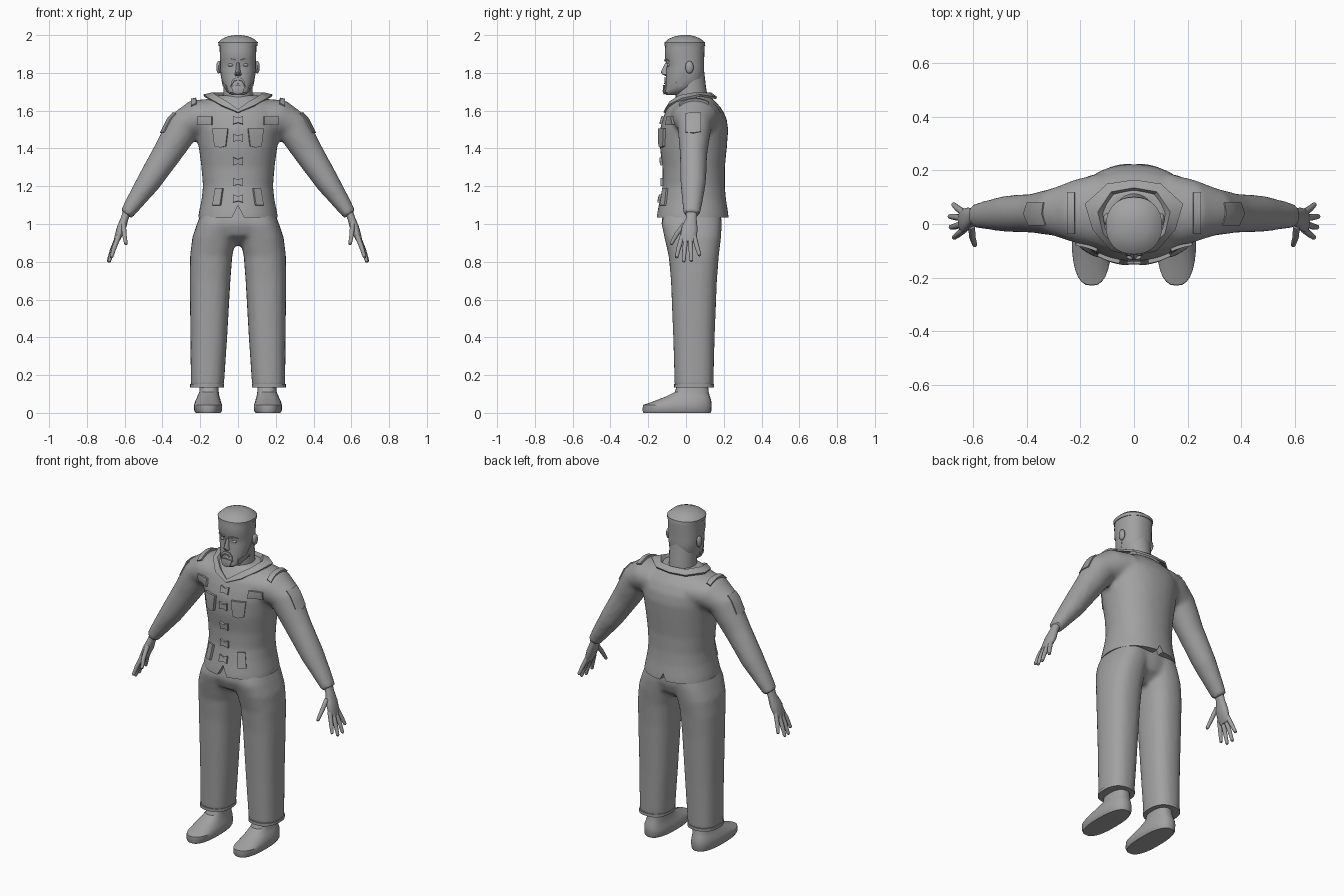
import bpy, bmesh, math
from mathutils import Vector, Matrix
from mathutils.bvhtree import BVHTree

cube = bpy.data.objects.get("Cube")
if cube:
    bpy.data.objects.remove(cube, do_unlink=True)

grey = bpy.data.materials.new("plain grey")
grey.use_nodes = True
grey.diffuse_color = (0.36, 0.36, 0.36, 1)
grey.node_tree.nodes["Principled BSDF"].inputs["Base Color"].default_value = grey.diffuse_color
parts = []


# ---------- helpers ----------
def layer(z, x0, x1, y0, y1):
    """Horizontal ring given by its extents."""
    return (Vector(((x0 + x1) / 2, (y0 + y1) / 2, z)),
            Vector(((x1 - x0) / 2, 0, 0)), Vector((0, (y1 - y0) / 2, 0)))


def tube(points, side=1):
    """Rings along a path of (x, y, z, half width in y, half width across)."""
    path = [Vector((p[0] * side, p[1], p[2])) for p in points]
    rings = []
    for i, p in enumerate(points):
        along = path[min(i + 1, len(path) - 1)] - path[max(i - 1, 0)]
        across = along.cross(Vector((0, 1, 0))).normalized()
        wide = across.cross(along).normalized()
        rings.append((path[i], wide * p[3], across * p[4]))
    return rings


def loft(bm, rings, n=24, power=2.0):
    loops = []
    for c, u, v in rings:
        loop = []
        for k in range(n):
            t = math.tau * k / n
            a, b = math.cos(t), math.sin(t)
            a = math.copysign(abs(a) ** (2 / power), a)
            b = math.copysign(abs(b) ** (2 / power), b)
            loop.append(bm.verts.new(c + u * a + v * b))
        loops.append(loop)
    for low, high in zip(loops, loops[1:]):
        for k in range(n):
            j = (k + 1) % n
            bm.faces.new((low[k], low[j], high[j], high[k]))
    bm.faces.new(loops[0])
    bm.faces.new(loops[-1])


def ball(bm, centre, size):
    bmesh.ops.create_uvsphere(bm, u_segments=16, v_segments=10, radius=1,
                              matrix=Matrix.Translation(centre) @ Matrix.Diagonal((*size, 1)))


def make(name, bm, closed=True):
    if closed:
        bmesh.ops.recalc_face_normals(bm, faces=bm.faces)
    mesh = bpy.data.meshes.new(name)
    bm.to_mesh(mesh)
    bm.free()
    obj = bpy.data.objects.new(name, mesh)
    bpy.context.collection.objects.link(obj)
    return obj


def modify(obj, kind, **settings):
    mod = obj.modifiers.new(kind.title(), kind)
    for key, value in settings.items():
        setattr(mod, key, value)


def finish(obj):
    """Bake the modifiers and give the part its material."""
    graph = bpy.context.evaluated_depsgraph_get()
    mesh = bpy.data.meshes.new_from_object(obj.evaluated_get(graph))
    obj.modifiers.clear()
    obj.data = mesh
    mesh.materials.clear()
    mesh.materials.append(grey)
    parts.append(obj)
    return obj


def solid(name, rings, n=24, power=2.0, mirror=False):
    bm = bmesh.new()
    loft(bm, rings, n, power)
    obj = make(name, bm)
    if mirror:
        modify(obj, "MIRROR", use_mirror_merge=False)
    return finish(obj)


def strip(name, rows, thick, outward, mirror=True, merge=False):
    """Sheet through rows of points, thickened inward."""
    bm = bmesh.new()
    grid = [[bm.verts.new(p) for p in row] for row in rows]
    for a, b in zip(grid, grid[1:]):
        for k in range(len(a) - 1):
            bm.faces.new((a[k], a[k + 1], b[k + 1], b[k]))
    bm.normal_update()
    if sum((f.normal.dot(outward) for f in bm.faces)) < 0:
        bmesh.ops.reverse_faces(bm, faces=bm.faces)
    obj = make(name, bm, closed=False)
    if mirror:
        modify(obj, "MIRROR", use_mirror_merge=merge)
    modify(obj, "SOLIDIFY", thickness=thick, offset=-1)
    return finish(obj)


def surface(obj):
    return BVHTree.FromObject(obj, bpy.context.evaluated_depsgraph_get())


def patch(name, tree, top, bottom, direction, steps=3, lift=0.012, mirror=True):
    """Raised plate projected on a surface, between two edges."""
    ray = Vector(direction).normalized()
    rows = []
    for i in range(steps + 1):
        row = []
        for a, b in zip(top, bottom):
            p = Vector(a).lerp(Vector(b), i / steps)
            hit = tree.ray_cast(p - ray, ray)[0] or tree.find_nearest(p)[0]
            row.append(hit - ray * lift)
        rows.append(row)
    return strip(name, rows, lift * 2, -ray, mirror)


def front(points):
    return [(x, -0.3, z) for x, z in points]


# ---------- jacket: torso and sleeves fused, hem and vents cut ----------
bm = bmesh.new()
torso = [(0.98, .215, -.16, .23), (1.05, .21, -.155, .225), (1.13, .193, -.138, .212),
         (1.2, .186, -.124, .206), (1.3, .194, -.124, .206), (1.4, .207, -.138, .216),
         (1.5, .222, -.138, .224), (1.56, .232, -.122, .215), (1.61, .222, -.104, .19),
         (1.65, .175, -.075, .155), (1.68, .11, -.05, .12)]
loft(bm, [layer(z, -w, w, f, b) for z, w, f, b in torso], 32, 2.2)
sleeve = [(.12, .05, 1.575, .14, .09), (.22, .047, 1.56, .118, .1), (.29, .045, 1.515, .09, .092),
          (.375, .04, 1.375, .073, .078), (.475, .038, 1.22, .068, .064), (.555, .033, 1.105, .053, .046),
          (.592, .03, 1.05, .045, .036)]
for side in (1, -1):
    loft(bm, tube(sleeve, side), 24)
jacket = make("jacket", bm)
modify(jacket, "REMESH", mode="VOXEL", voxel_size=0.012, use_smooth_shade=True)
modify(jacket, "SMOOTH", factor=0.5, iterations=8)
cutters = []
for name, y, depth, notch in (("front_vent_cutter", -.4, .43, .062), ("back_vent_cutter", .03, .4, .04)):
    bm = bmesh.new()
    hem = 1.035
    outline = [(-.4, .8), (.4, .8), (.4, hem), (notch / 2, hem), (0, hem + notch), (-notch / 2, hem), (-.4, hem)]
    face = bm.faces.new([bm.verts.new((x, y, z)) for x, z in outline])
    grown = bmesh.ops.extrude_face_region(bm, geom=[face])["geom"]
    bmesh.ops.translate(bm, vec=(0, depth, 0), verts=[v for v in grown if isinstance(v, bmesh.types.BMVert)])
    cutter = make(name, bm)
    cutter.hide_render = True
    modify(jacket, "BOOLEAN", operation="DIFFERENCE", object=cutter, solver="EXACT")
    cutters.append(cutter)
finish(jacket)
for cutter in cutters:
    bpy.data.objects.remove(cutter, do_unlink=True)

# ---------- trousers: two legs and pelvis fused ----------
bm = bmesh.new()
leg = [(.135, .075, .25, -.06, .145), (.4, .057, .252, -.068, .152), (.7, .04, .256, -.08, .164),
       (.83, .03, .254, -.092, .174), (.93, .01, .242, -.115, .186), (1.0, -.01, .218, -.13, .19),
       (1.12, -.02, .17, -.105, .18)]
for side in (1, -1):
    loft(bm, [layer(z, side * a, side * b, f, r) for z, a, b, f, r in leg], 24, 2.4)
pelvis = [(.885, .05, -.02, .1), (.94, .16, -.11, .17), (1.0, .2, -.132, .19), (1.12, .165, -.11, .18)]
loft(bm, [layer(z, -w, w, f, b) for z, w, f, b in pelvis], 24, 2.2)
trousers = make("trousers", bm)
modify(trousers, "REMESH", mode="VOXEL", voxel_size=0.012, use_smooth_shade=True)
modify(trousers, "SMOOTH", factor=0.5, iterations=6)
finish(trousers)
solid("trouser_cuffs", [layer(z, .073, .253, -.063, .148) for z in (.135, .152)], 32, 2.4, True)

# ---------- shoes ----------
shoe = [(0, .092, .224, -.225, .13), (.012, .084, .232, -.23, .135), (.042, .084, .232, -.228, .136),
        (.06, .09, .228, -.175, .135), (.085, .098, .216, -.11, .127), (.11, .102, .205, -.06, .12),
        (.16, .102, .204, -.042, .115)]
solid("shoes", [layer(*r) for r in shoe], 28, 2.5, True)

# ---------- hands ----------
bm = bmesh.new()
loft(bm, tube([(.582, .03, 1.08, .03, .022), (.6, .028, 1.03, .028, .02), (.617, .02, .98, .042, .024),
               (.638, .012, .925, .044, .018), (.645, .012, .905, .036, .012)]), 16, 2.3)
fingers = [[(.632, -.02, .935), (.655, -.038, .875), (.67, -.05, .825)],
           [(.638, 0, .93), (.664, -.008, .86), (.682, -.012, .802)],
           [(.638, .022, .93), (.667, .026, .86), (.686, .028, .805)],
           [(.634, .042, .94), (.657, .058, .88), (.672, .072, .835)],
           [(.606, -.008, 1.0), (.602, -.05, .945), (.593, -.078, .895)]]
for joints in fingers:
    tip = Vector(joints[2]) + (Vector(joints[2]) - Vector(joints[1])) * 0.1
    sizes = (.013, .012, .009, .004)
    loft(bm, tube([(*p, r, r) for p, r in zip(joints + [tuple(tip)], sizes)]), 12)
hands = make("hands", bm)
modify(hands, "MIRROR", use_mirror_merge=False)
finish(hands)

# ---------- neck, head, hair ----------
neck = [(1.58, .085, -.06, .12), (1.68, .077, -.055, .113), (1.74, .078, -.05, .104), (1.82, .078, -.04, .095)]
solid("neck", [layer(z, -w, w, f, b) for z, w, f, b in neck])
skull = [(1.682, .03, -.105, -.04), (1.695, .054, -.114, 0), (1.725, .076, -.112, .07), (1.77, .088, -.106, .094),
         (1.82, .094, -.104, .096), (1.845, .094, -.101, .096), (1.868, .095, -.111, .096),
         (1.92, .097, -.112, .098), (1.96, .098, -.108, .098)]
head = solid("head", [layer(z, -w, w, f, b) for z, w, f, b in skull], 32, 2.3)
cap = [(1.943, .102, -.114, .102), (1.962, .105, -.113, .1), (1.98, .085, -.092, .078), (1.993, .055, -.06, .05),
       (2.0, .018, -.025, .02)]
solid("cropped_hair", [layer(z, -w, w, f, b) for z, w, f, b in cap], 32, 2.2)

# ---------- face ----------
nose = [(1.855, .008, -.108), (1.805, .013, -.134), (1.792, .019, -.126), (1.784, .014, -.11)]
solid("nose", [layer(z, -w, w, f, -.08) for z, w, f in nose], 12)
bm = bmesh.new()
ball(bm, (.038, -.09, 1.842), (.016, .012, .009))
ball(bm, (.102, .018, 1.83), (.013, .022, .033))
features = make("eyes_and_ears", bm)
modify(features, "MIRROR", use_mirror_merge=False)
finish(features)
skin = surface(head)
patch("eyebrows", skin, front([(.014, 1.868), (.04, 1.876), (.066, 1.868)]),
      front([(.014, 1.859), (.04, 1.866), (.066, 1.86)]), (0, 1, 0), 1, .006)
patch("moustache", skin, front([(0, 1.777), (.02, 1.773), (.036, 1.755)]),
      front([(0, 1.764), (.022, 1.757), (.04, 1.725)]), (0, 1, 0), 2, .008)
patch("lower_lip", skin, front([(-.02, 1.755), (0, 1.757), (.02, 1.755)]),
      front([(-.015, 1.745), (0, 1.742), (.015, 1.745)]), (0, 1, 0), 1, .006, False)
patch("goatee", skin, front([(-.038, 1.73), (0, 1.736), (.038, 1.73)]),
      front([(-.024, 1.692), (0, 1.686), (.024, 1.692)]), (0, 1, 0), 3, .01, False)
patch("jaw_beard", skin, [(.2, -.085, 1.735), (.2, -.04, 1.752), (.2, -.005, 1.82)],
      [(.2, -.085, 1.708), (.2, -.02, 1.73), (.2, .015, 1.82)], (-1, 0, 0), 2, .004)

# ---------- collar ----------
base = [(0, .12, 1.66), (.07, .105, 1.66), (.1, .04, 1.66), (.085, -.03, 1.65), (.05, -.075, 1.63), (0, -.1, 1.6)]
fold = [(0, .135, 1.695), (.085, .12, 1.695), (.135, .045, 1.697), (.115, -.035, 1.682), (.06, -.087, 1.65),
        (0, -.112, 1.608)]
edge = [(0, .165, 1.672), (.1, .15, 1.674), (.183, .075, 1.686), (.155, -.02, 1.667), (.085, -.1, 1.628),
        (0, -.12, 1.592)]
strip("collar", [base, fold, edge], .012, Vector((0, 0, 1)), merge=True)

# ---------- jacket details ----------
cloth = surface(jacket)
patch("chest_tags", cloth, front([(.14, 1.57), (.18, 1.57), (.218, 1.57)]),
      front([(.14, 1.525), (.18, 1.525), (.218, 1.525)]), (0, 1, 0))
patch("chest_pockets", cloth, front([(.055, 1.505), (.095, 1.505), (.137, 1.505)]),
      front([(.066, 1.412), (.095, 1.405), (.126, 1.412)]), (0, 1, 0), 4, .016)
patch("lower_pockets", cloth, front([(.083, 1.19), (.122, 1.19)]),
      front([(.096, 1.1), (.137, 1.1)]), (0, 1, 0), 3, .014)
for number, z in enumerate((1.55, 1.455, 1.33, 1.222, 1.135)):
    patch(f"closure_{number + 1}", cloth, front([(-.026, z + .022), (0, z + .012), (.026, z + .022)]),
          front([(-.026, z - .02), (0, z - .012), (.026, z - .02)]), (0, 1, 0), 2, .012, False)
patch("shoulder_straps", cloth, [(.222, .12, 2), (.25, .12, 2)], [(.222, -.038, 2), (.25, -.038, 2)],
      (0, 0, -1), 7, .013)
patch("arm_patches", cloth, [(.43, -.005, 1.64), (.43, .038, 1.64), (.43, .08, 1.64)],
      [(.49, -.005, 1.54), (.49, .038, 1.525), (.49, .08, 1.54)], (-1, 0, -.55), 3, .008)

# ---------- shading ----------
bpy.ops.object.select_all(action="DESELECT")
for obj in parts:
    obj.select_set(True)
bpy.context.view_layer.objects.active = jacket
bpy.ops.object.shade_smooth_by_angle(angle=math.radians(35))
